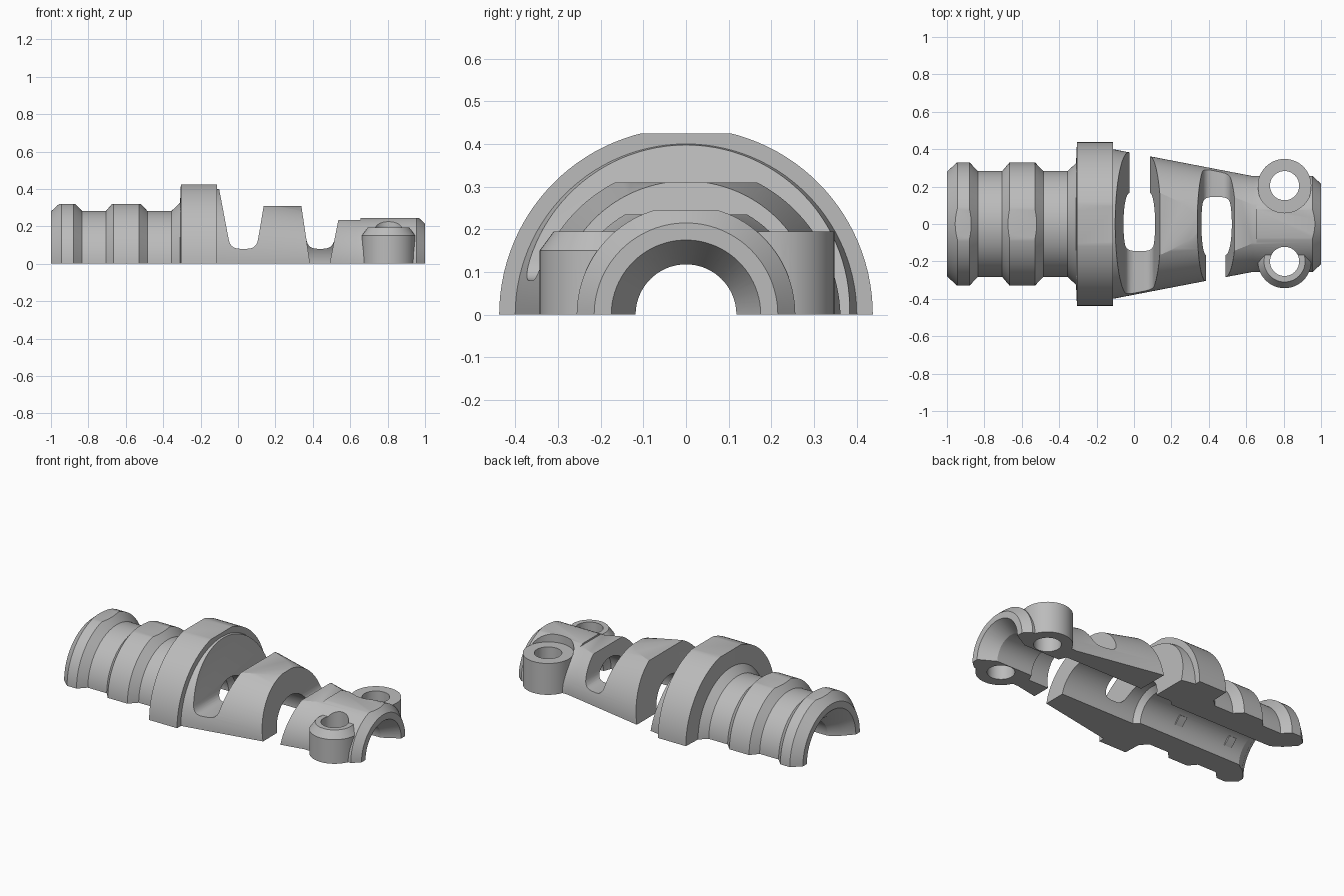
import bpy, bmesh, math
from mathutils import Vector

old = bpy.data.objects.get("Cube")
if old:
    bpy.data.objects.remove(old)

grey = bpy.data.materials.new("plain grey")
grey.use_nodes = True
COLOUR = (0.5, 0.5, 0.5, 1)
grey.diffuse_color = COLOUR
grey.node_tree.nodes["Principled BSDF"].inputs["Base Color"].default_value = COLOUR


def finish(name, bm):
    bmesh.ops.recalc_face_normals(bm, faces=bm.faces)
    mesh = bpy.data.meshes.new(name)
    bm.to_mesh(mesh)
    bm.free()
    mesh.materials.append(grey)
    ob = bpy.data.objects.new(name, mesh)
    bpy.context.collection.objects.link(ob)
    return ob


def loft(name, loops):
    """Join matching closed loops and cap both ends."""
    bm = bmesh.new()
    rings = [[bm.verts.new(p) for p in loop] for loop in loops]
    n = len(rings[0])
    for a, b in zip(rings, rings[1:]):
        for i in range(n):
            j = (i + 1) % n
            bm.faces.new((a[i], a[j], b[j], b[i]))
    bm.faces.new(rings[0])
    bm.faces.new(rings[-1])
    return finish(name, bm)


def lathe(name, profile, extra=0.0, steps=56):
    """Turn an (x, radius) outline about the x axis over the top half."""
    angles = [-extra + (math.pi + 2 * extra) * i / steps for i in range(steps + 1)]
    return loft(name, [[(x, r * math.cos(a), r * math.sin(a)) for x, r in profile]
                       for a in angles])


def extrude_y(name, outline, y0, y1):
    return loft(name, [[(x, y, z) for x, z in outline] for y in (y0, y1)])


def post(name, y, rings, steps=48):
    """Stack of (radius, z) circles at the screw position."""
    turn = [2 * math.pi * i / steps for i in range(steps)]
    return loft(name, [[(0.805 + r * math.cos(a), y + r * math.sin(a), z)
                        for a in turn] for r, z in rings])


def combine(target, other, operation):
    other.hide_render = True
    mod = target.modifiers.new(operation, 'BOOLEAN')
    mod.operation = operation
    mod.solver = 'EXACT'
    mod.object = other
    bpy.ops.object.select_all(action='DESELECT')
    bpy.context.view_layer.objects.active = target
    target.select_set(True)
    bpy.ops.object.modifier_apply(modifier=mod.name)
    bpy.data.objects.remove(other)


# Half-round outer body: ribbed tail, flange, tapering nose
outer = [(-1, .28), (-.945, .33), (-.88, .33), (-.835, .283), (-.705, .283),
         (-.665, .33), (-.53, .33), (-.485, .283), (-.355, .283), (-.31, .325),
         (-.305, .4375), (-.113, .4375), (-.113, .40), (.635, .256),
         (.955, .256), (1, .215), (1, .01), (-1, .01)]
body = lathe("strain_relief_half", outer)

# Flats along the crown: (x start, x end, height)
for x0, x1, z in ((-1.1, -.4, .32), (-.4, .03, .425), (.03, .43, .31),
                  (.43, .655, .235), (.655, 1.1, .245)):
    box = [(x0, z), (x1, z), (x1, .7), (x0, .7)]
    combine(body, extrude_y("flat_cutter", box, -.6, .6), 'DIFFERENCE')

# Screw bosses, the head side seated in a clearance pocket
HEAD_Y, NUT_Y = .205, -.2
combine(body, post("pocket", HEAD_Y, [(.145, .195), (.145, .6)]), 'DIFFERENCE')
combine(body, post("boss", HEAD_Y, [(.143, 0), (.143, .195)]), 'UNION')
combine(body, post("boss", NUT_Y, [(.143, 0), (.143, .15), (.11, .195)]), 'UNION')

# Cable bore: flared tail, wide flex chamber, narrow clamp, flared nose
bore = [(-1.05, .29), (-1, .24), (-.94, .175), (-.88, .135), (-.16, .135),
        (-.13, .165), (.63, .165), (.65, .118), (.9, .118), (1, .175),
        (1.05, .2), (1.05, .005), (-1.05, .005)]
combine(body, lathe("bore_cutter", bore, extra=.4), 'DIFFERENCE')

# Small flat grip pads inside the tail bore
for x in (-.78, -.42):
    for angle in (math.pi / 4, math.pi / 2, math.pi * 3 / 4):
        out = Vector((0, math.cos(angle), math.sin(angle)))
        side = Vector((0, -out.z, out.y)) * .03
        pad = [[Vector((x + dx, 0, 0)) + out * r + side * s
                for r, s in ((.125, -1), (.125, 1), (.18, 1), (.18, -1))]
               for dx in (-.025, .025)]
        combine(body, loft("grip_pad", pad), 'UNION')


# Flex slots: drafted walls, a rounded floor on one side, open on the other
def rounded(before, corner, after, radius=.05, steps=6):
    c = Vector(corner)
    a = c + (Vector(before) - c).normalized() * radius
    b = c + (Vector(after) - c).normalized() * radius
    return [tuple(a.lerp(c, t).lerp(c.lerp(b, t), t))
            for t in (i / steps for i in range(steps + 1))]


def flex_slot(left, left_draft, right, right_draft, open_side):
    def wall(z):
        return (left - left_draft * z, z), (right + right_draft * z, z)
    (tl, tr), (fl, fr), (bl, br) = wall(.6), wall(.08), wall(-.1)
    floored = [tl] + rounded(tl, fl, fr) + rounded(fl, fr, tr) + [tr]
    combine(body, extrude_y("slot_cutter", floored, -.6, .6), 'DIFFERENCE')
    through = [tl, bl, br, tr]
    combine(body, extrude_y("slot_cutter", through, -.1 * open_side,
                            .6 * open_side), 'DIFFERENCE')


flex_slot(-.025, .19, .085, .17, 1)
flex_slot(.385, .15, .49, .2, -1)

# Screw holes
for y in (HEAD_Y, NUT_Y):
    combine(body, post("screw_hole", y, [(.078, -.1), (.078, .6)]), 'DIFFERENCE')

bpy.ops.object.select_all(action='DESELECT')
body.select_set(True)
bpy.context.view_layer.objects.active = body
bpy.ops.object.shade_smooth_by_angle(angle=math.radians(25))
